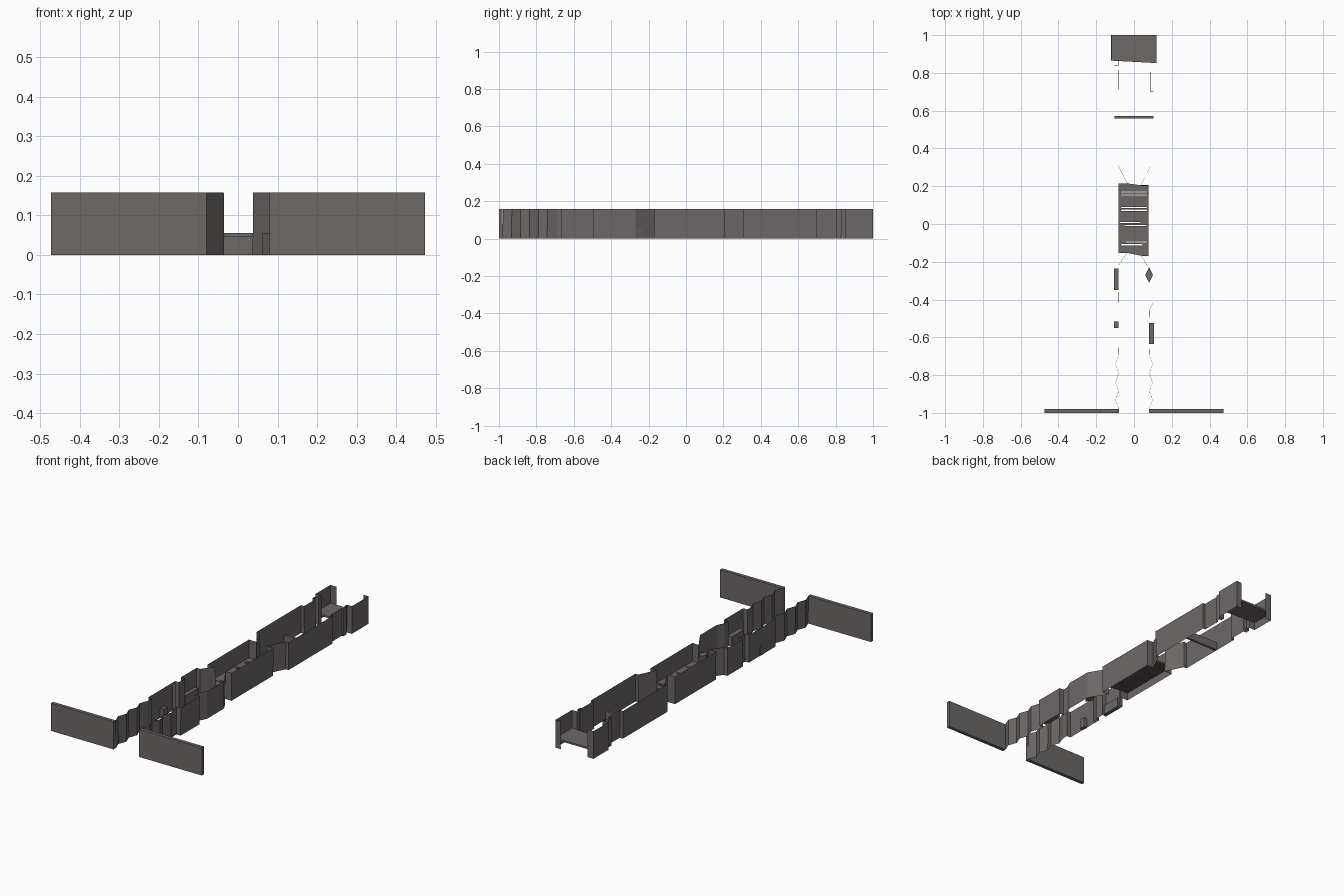
import bpy, bmesh

if "Cube" in bpy.data.objects:
    bpy.data.objects.remove(bpy.data.objects["Cube"])

H = 0.157      # wall height
D = 0.055      # deck height


def material(name, rgb):
    m = bpy.data.materials.new(name)
    m.diffuse_color = (*rgb, 1)
    m.use_nodes = True
    m.node_tree.nodes["Principled BSDF"].inputs["Base Color"].default_value = m.diffuse_color
    return m


STONE = material("dark_stone", (0.150, 0.138, 0.134))
UNDER = material("dark_red_underside", (0.12, 0.075, 0.075))


def finish(name, bm):
    me = bpy.data.meshes.new(name)
    bm.to_mesh(me)
    bm.free()
    me.materials.append(STONE)
    ob = bpy.data.objects.new(name, me)
    bpy.context.collection.objects.link(ob)
    return ob


def sheet_wall(name, pts, h=H, lean=0.001):
    """Thin upright sheet following a floor-plan path, leaning very slightly."""
    bm = bmesh.new()
    low = [bm.verts.new((x, y, 0)) for x, y in pts]
    top = [bm.verts.new((x + (lean if x > 0 else -lean), y + lean * 0.5, h))
           for x, y in pts]
    for v in top:
        v.co.y = min(v.co.y, 1.0)
    for i in range(len(pts) - 1):
        bm.faces.new((low[i], low[i + 1], top[i + 1], top[i]))
    return finish(name, bm)


def prism(name, pts, z0, z1):
    """Solid block from a floor-plan outline."""
    bm = bmesh.new()
    face = bm.faces.new([bm.verts.new((x, y, z0)) for x, y in pts])
    ext = bmesh.ops.extrude_face_region(bm, geom=[face])
    for v in ext['geom']:
        if isinstance(v, bmesh.types.BMVert):
            v.co.z = z1
    bmesh.ops.recalc_face_normals(bm, faces=bm.faces)
    return finish(name, bm)


def box(name, x0, x1, y0, y1, z0, z1):
    return prism(name, [(x0, y0), (x1, y0), (x1, y1), (x0, y1)], z0, z1)


def zigzag(side):
    ys = [-0.98, -0.932, -0.885, -0.838, -0.79, -0.742, -0.69]
    return [(side * (0.098 if i % 2 else 0.08), y) for i, y in enumerate(ys)]


# front wing walls
for side, tag in ((-1, "left"), (1, "right")):
    a, b = sorted((side * 0.473, side * 0.08))
    box("front_wing_" + tag, a, b, -1.0, -0.98, 0, H)

# left corridor wall: zigzag, niches, middle room, rear bay, end room
sheet_wall("left_wall", zigzag(-1) + [
    (-0.08, -0.655), (-0.103, -0.655), (-0.103, -0.415), (-0.08, -0.415),
    (-0.08, -0.36), (-0.105, -0.36), (-0.105, -0.22), (-0.083, -0.22),
    (-0.035, -0.153), (-0.082, -0.153), (-0.082, 0.215), (-0.035, 0.215),
    (-0.085, 0.315), (-0.103, 0.315), (-0.103, 0.712), (-0.083, 0.712),
    (-0.083, 0.815), (-0.103, 0.815), (-0.103, 0.84), (-0.083, 0.84),
    (-0.083, 0.865), (-0.12, 0.865), (-0.12, 1.0), (-0.083, 1.0)])

# right corridor wall
sheet_wall("right_wall", zigzag(1) + [
    (0.08, -0.665), (0.106, -0.665), (0.106, -0.495), (0.08, -0.495),
    (0.08, -0.46), (0.1, -0.42), (0.1, -0.27), (0.037, -0.168),
    (0.077, -0.17), (0.077, 0.205), (0.037, 0.205), (0.085, 0.305),
    (0.103, 0.305), (0.103, 0.70), (0.088, 0.70), (0.088, 0.805),
    (0.098, 0.805), (0.098, 0.83), (0.085, 0.83), (0.085, 0.852),
    (0.117, 0.852), (0.117, 1.0), (0.085, 1.0)])

# small niche divider
sheet_wall("niche_divider", [(-0.103, -0.44), (-0.08, -0.44)])

# low blocks inside the niches, and the diamond pedestal
box("niche_block_left_rear", -0.105, -0.083, -0.35, -0.235, 0, D)
box("niche_block_left_front", -0.105, -0.082, -0.55, -0.515, 0, D)
box("niche_block_right", 0.08, 0.106, -0.635, -0.525, 0, D)
prism("diamond_pedestal",
      [(0.08, -0.31), (0.1, -0.27), (0.08, -0.23), (0.06, -0.27)], 0, D)

# threshold bar across the rear bay
box("threshold_bar", -0.103, 0.103, 0.558, 0.572, 0, 0.045)

# raised decks
deck = prism("middle_deck", [(-0.082, -0.153), (-0.035, -0.153), (0.037, -0.168),
                             (0.077, -0.17), (0.077, 0.205), (0.037, 0.205),
                             (-0.035, 0.215), (-0.082, 0.215)], 0.045, D)
deck.data.materials.append(UNDER)
for p in deck.data.polygons:
    if p.normal.z < -0.5:
        p.material_index = 1
prism("end_deck", [(-0.12, 0.865), (0.117, 0.852), (0.117, 1.0), (-0.12, 1.0)],
      0.045, D)

# slots through the middle deck
slots = [(-0.07, 0.07, 0.17), (-0.07, 0.07, 0.153), (-0.07, 0.07, 0.087),
         (-0.07, 0.07, 0.073), (-0.075, 0.035, 0.008), (-0.05, 0.065, -0.008),
         (-0.045, 0.07, -0.095), (-0.07, 0.045, -0.11)]
for i, (a, b, y) in enumerate(slots):
    cut = box("slot_cutter_%d" % i, a, b, y - 0.003, y + 0.003, 0.03, 0.07)
    cut.hide_render = True
    cut.hide_viewport = True
    mod = deck.modifiers.new("slot", 'BOOLEAN')
    mod.operation = 'DIFFERENCE'
    mod.solver = 'EXACT'
    mod.object = cut
